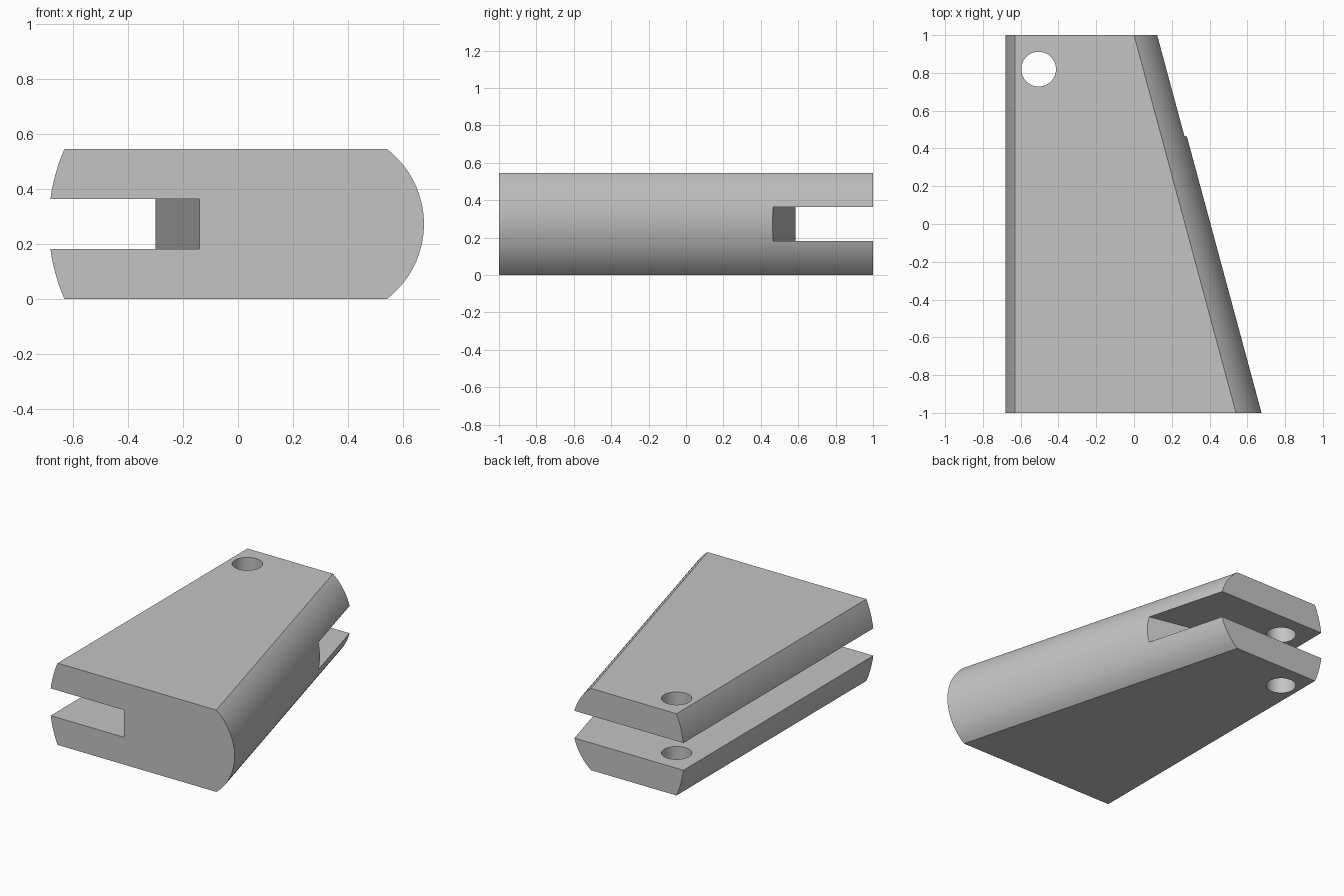
import bpy, bmesh, math

cube = bpy.data.objects.get("Cube")
if cube:
    bpy.data.objects.remove(cube)

H = 0.545            # overall thickness
MID = H / 2
SEGMENTS = 32

grey = bpy.data.materials.new("light grey")
grey.use_nodes = True
colour = (0.55, 0.55, 0.55, 1)
grey.diffuse_color = colour
grey.node_tree.nodes["Principled BSDF"].inputs["Base Color"].default_value = colour


def loft(name, lower, upper):
    """Solid between two matching loops of points."""
    bm = bmesh.new()
    a = [bm.verts.new(p) for p in lower]
    b = [bm.verts.new(p) for p in upper]
    bm.faces.new(a)
    bm.faces.new(b)
    n = len(a)
    for i in range(n):
        j = (i + 1) % n
        bm.faces.new((a[i], a[j], b[j], b[i]))
    bmesh.ops.recalc_face_normals(bm, faces=bm.faces)
    mesh = bpy.data.meshes.new(name)
    bm.to_mesh(mesh)
    bm.free()
    mesh.materials.append(grey)
    obj = bpy.data.objects.new(name, mesh)
    bpy.context.collection.objects.link(obj)
    return obj


def arc(edge_x, bulge, side):
    """Points of a bulging side, running from bottom to top."""
    radius = (MID ** 2 + bulge ** 2) / (2 * bulge)
    half = math.asin(MID / radius)
    angles = [half * (2 * i / SEGMENTS - 1) for i in range(SEGMENTS + 1)]
    return [(edge_x + side * (radius * math.cos(t) - radius + bulge),
             MID + radius * math.sin(t)) for t in angles]


def section(y, right_x):
    """Cross-section of the body at one end."""
    points = arc(right_x, 0.135, 1) + arc(-0.63, 0.057, -1)[::-1]
    return [(x, y, z) for x, z in points]


def prism(name, outline, z0, z1):
    return loft(name, [(x, y, z0) for x, y in outline], [(x, y, z1) for x, y in outline])


def cut(target, cutter):
    cutter.hide_render = True
    mod = target.modifiers.new("cut", 'BOOLEAN')
    mod.operation = 'DIFFERENCE'
    mod.solver = 'EXACT'
    mod.object = cutter
    bpy.context.view_layer.objects.active = target
    bpy.ops.object.modifier_apply(modifier=mod.name)
    bpy.data.objects.remove(cutter)


# Tapered body with rounded long sides
body = loft("clevis_body", section(-1, 0.54), section(1, 0))

# Slot that leaves a solid web between the two plates
slot = prism("slot_cutter",
             [(-0.12, -1.2), (-0.30, 0.585), (0.86, 0.341), (0.9, 1.2), (-1, 1.2), (-1, -1.2)],
             H / 3, H * 2 / 3)
cut(body, slot)

# Pin hole through both plates
circle = [(-0.505 + 0.092 * math.cos(math.tau * i / 48),
           0.82 + 0.092 * math.sin(math.tau * i / 48)) for i in range(48)]
cut(body, prism("hole_cutter", circle, -0.1, H + 0.1))

bpy.ops.object.select_all(action='DESELECT')
body.select_set(True)
bpy.context.view_layer.objects.active = body
bpy.ops.object.shade_smooth_by_angle(angle=math.radians(20))
